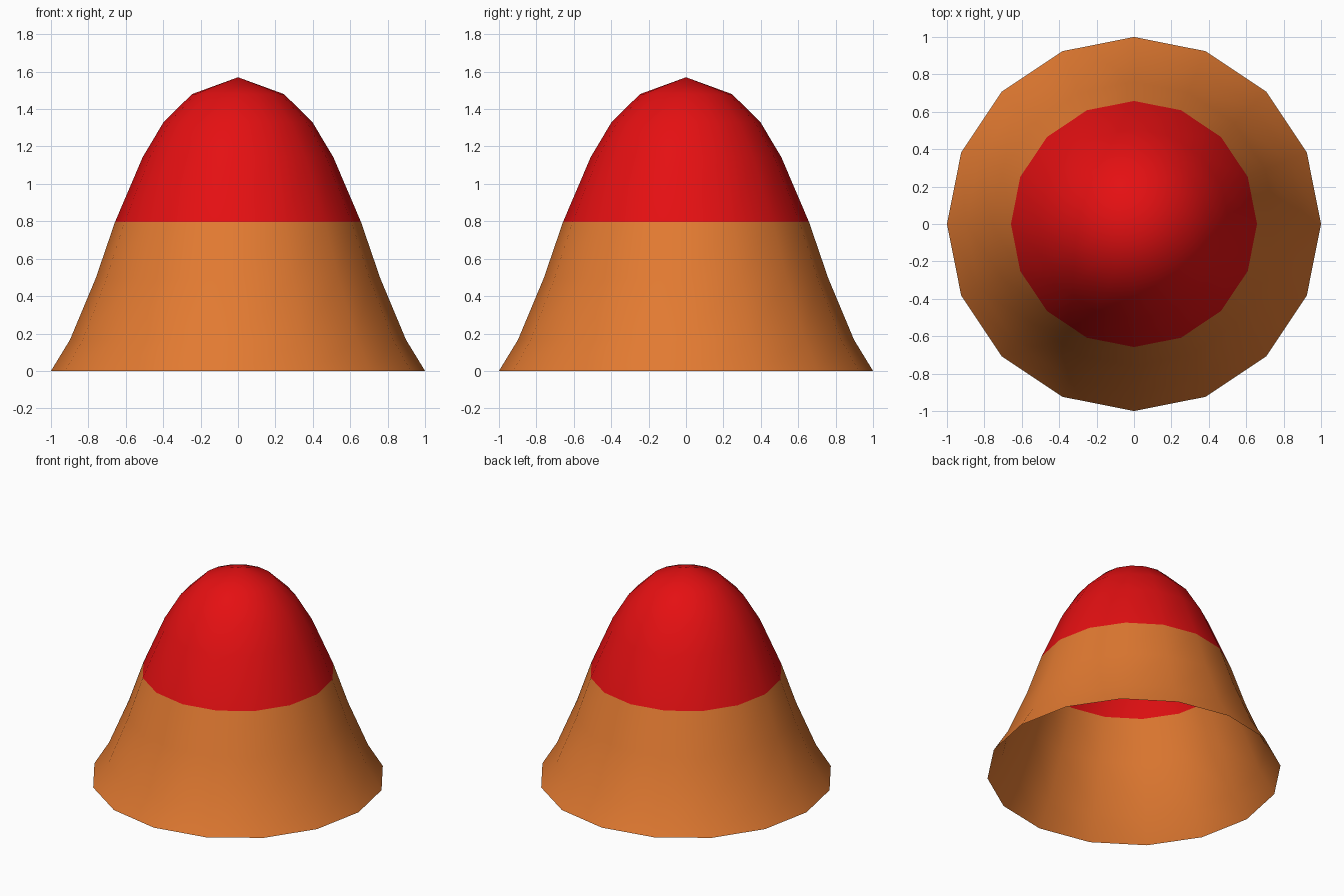
import bpy
import bmesh
import math

cube = bpy.data.objects.get("Cube")
if cube:
    bpy.data.objects.remove(cube, do_unlink=True)

SIDES = 16
COLOUR_SPLIT = 0.795
# Radius and height of each ring, from the open rim upwards
PROFILE = [(1.0, 0.0), (0.898, 0.167), (0.76, 0.497), (0.658, COLOUR_SPLIT),
           (0.51, 1.142), (0.398, 1.33), (0.246, 1.48)]
APEX = 1.57


def material(name, rgb):
    mat = bpy.data.materials.new(name)
    mat.use_nodes = True
    colour = (*rgb, 1.0)
    mat.diffuse_color = colour
    mat.node_tree.nodes["Principled BSDF"].inputs["Base Color"].default_value = colour
    return mat


# Open bell shell: stacked rings closed by a point at the top
bm = bmesh.new()
rings = []
for r, z in PROFILE:
    rings.append([bm.verts.new((r * math.cos(math.tau * i / SIDES),
                                r * math.sin(math.tau * i / SIDES), z))
                  for i in range(SIDES)])
tip = bm.verts.new((0, 0, APEX))
for i in range(SIDES):
    j = (i + 1) % SIDES
    for low, high in zip(rings, rings[1:]):
        bm.faces.new((low[i], low[j], high[j], high[i]))
    bm.faces.new((rings[-1][i], rings[-1][j], tip))

# Red dome above the split, orange skirt below
for face in bm.faces:
    face.smooth = True
    face.material_index = int(face.calc_center_median().z > COLOUR_SPLIT)

mesh = bpy.data.meshes.new("bell_shell")
bm.to_mesh(mesh)
bm.free()
mesh.materials.append(material("orange", (0.76, 0.195, 0.031)))
mesh.materials.append(material("red", (0.78, 0.005, 0.006)))
shell = bpy.data.objects.new("bell_shell", mesh)
bpy.context.collection.objects.link(shell)
